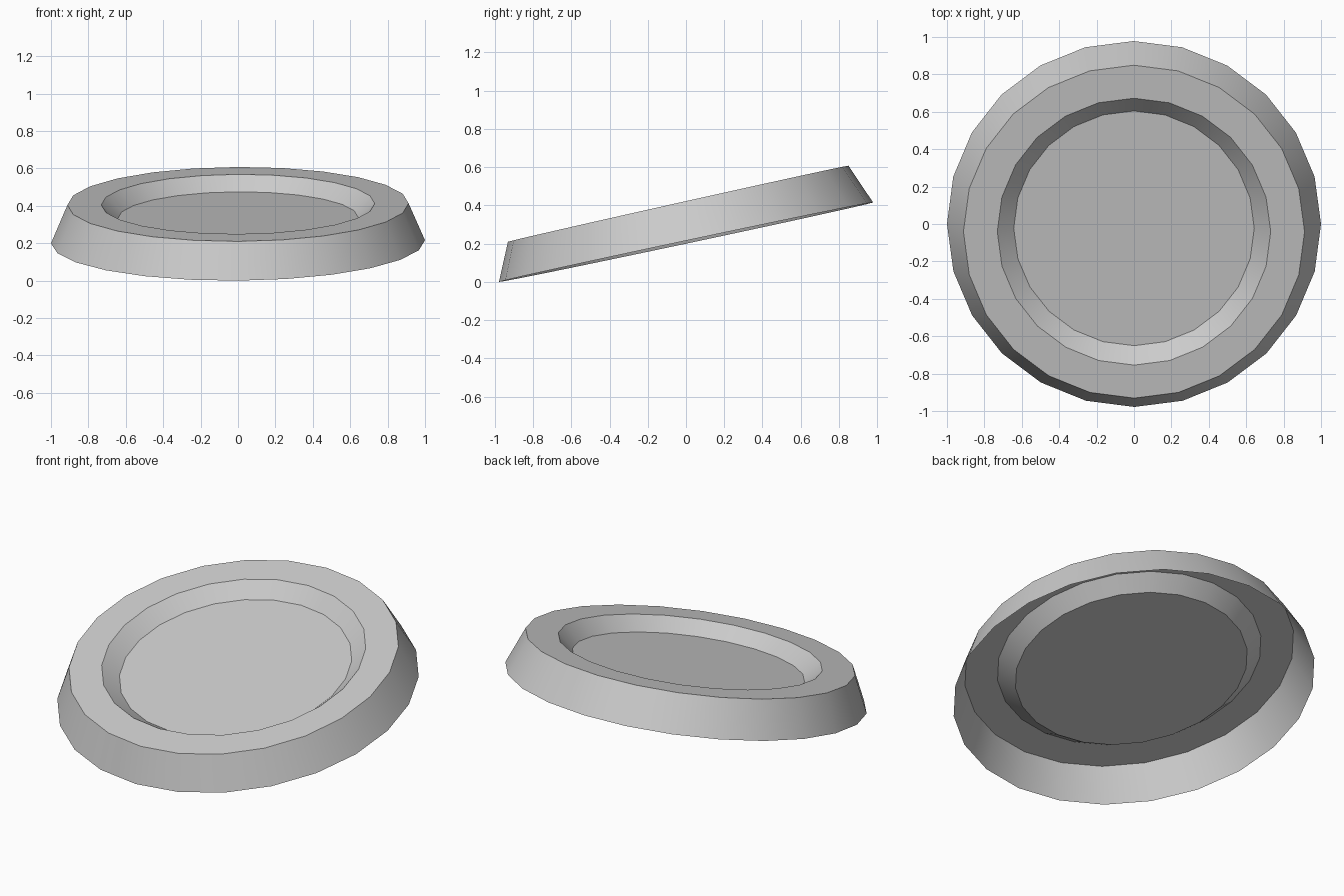
import bpy, bmesh, math
from mathutils import Matrix, Vector

if "Cube" in bpy.data.objects:
    bpy.data.objects.remove(bpy.data.objects["Cube"])

SIDES = 24

# rings from the open bottom up over the rim and down to the recess floor:
# radius, centre y, centre z, tilt about x (degrees), slight roll about y (radians)
RINGS = [
    (1.00, 0.0, 0.208, 12.0, -0.008),      # open bottom edge
    (0.912, -0.041, 0.409, 12.6, -0.005),  # outer edge of rim
    (0.731, -0.041, 0.409, 12.6, -0.005),  # inner edge of rim
    (0.643, -0.023, 0.335, 12.6, -0.005),  # recess floor
]


def ring(bm, radius, cy, cz, tilt, roll):
    rot = Matrix.Rotation(roll, 3, 'Y') @ Matrix.Rotation(math.radians(tilt), 3, 'X')
    verts = []
    for i in range(SIDES):
        a = 2 * math.pi * i / SIDES
        p = rot @ Vector((radius * math.cos(a), radius * math.sin(a), 0))
        verts.append(bm.verts.new(p + Vector((0, cy, cz))))
    return verts


# thin tilted dish shell, open underneath
bm = bmesh.new()
loops = [ring(bm, *r) for r in RINGS]
for a, b in zip(loops, loops[1:]):
    for i in range(SIDES):
        j = (i + 1) % SIDES
        bm.faces.new((a[i], a[j], b[j], b[i]))
bm.faces.new(loops[-1])

mesh = bpy.data.meshes.new("tilted_dish")
bm.to_mesh(mesh)
bm.free()
dish = bpy.data.objects.new("tilted_dish", mesh)
bpy.context.collection.objects.link(dish)

# smooth walls, sharp rim edges
bpy.context.view_layer.objects.active = dish
dish.select_set(True)
bpy.ops.object.shade_smooth_by_angle(angle=math.radians(30))
